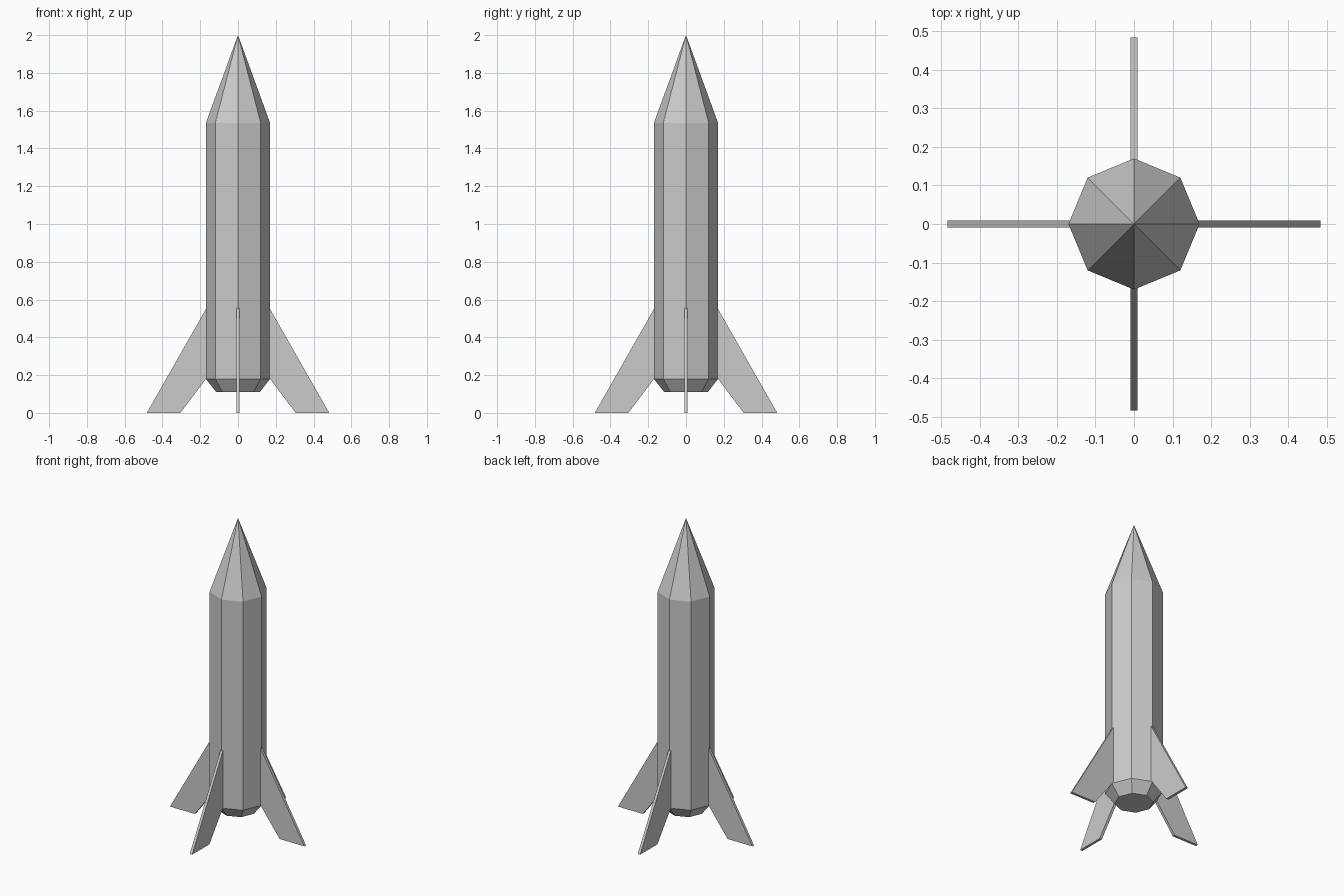
import bpy
import bmesh
from math import cos, sin, pi

cube = bpy.data.objects.get("Cube")
if cube:
    bpy.data.objects.remove(cube, do_unlink=True)

grey = bpy.data.materials.new("light_grey")
grey.use_nodes = True
colour = (0.6, 0.6, 0.6, 1)
grey.diffuse_color = colour
grey.node_tree.nodes["Principled BSDF"].inputs["Base Color"].default_value = colour

SIDES = 8


def finish(name, bm):
    """Turn a bmesh into a flat-shaded object."""
    bmesh.ops.recalc_face_normals(bm, faces=bm.faces[:])
    mesh = bpy.data.meshes.new(name)
    bm.to_mesh(mesh)
    bm.free()
    mesh.materials.append(grey)
    obj = bpy.data.objects.new(name, mesh)
    bpy.context.collection.objects.link(obj)
    return obj


def lathe(name, profile, tip):
    """Stack octagonal rings, cap the bottom and close at the tip."""
    bm = bmesh.new()
    rings = [[bm.verts.new((r * cos(2 * pi * i / SIDES), r * sin(2 * pi * i / SIDES), z))
              for i in range(SIDES)] for r, z in profile]
    apex = bm.verts.new((0, 0, tip))
    bm.faces.new(rings[0])
    for i in range(SIDES):
        j = (i + 1) % SIDES
        for low, high in zip(rings, rings[1:]):
            bm.faces.new((low[i], low[j], high[j], high[i]))
        bm.faces.new((rings[-1][i], rings[-1][j], apex))
    return finish(name, bm)


def fin(name, outline, thickness, angle):
    """Extrude a radial outline into a thin plate and turn it about z."""
    bm = bmesh.new()
    face = bm.faces.new([bm.verts.new((r, -thickness / 2, z)) for r, z in outline])
    extruded = bmesh.ops.extrude_face_region(bm, geom=[face])["geom"]
    moved = [v for v in extruded if isinstance(v, bmesh.types.BMVert)]
    bmesh.ops.translate(bm, verts=moved, vec=(0, thickness, 0))
    obj = finish(name, bm)
    obj.rotation_euler.z = angle
    return obj


# Tapered tail, straight body and pointed nose
lathe("rocket_body", [(0.115, 0.11), (0.17, 0.18), (0.17, 1.535)], 2.0)

# Four swept fins, rooted just inside the body
fin_outline = [(0.16, 0.567), (0.483, 0), (0.305, 0), (0.16, 0.193)]
for k, side in enumerate(("left", "back", "right", "front")):
    fin(side + "_fin", fin_outline, 0.017, k * pi / 2)
